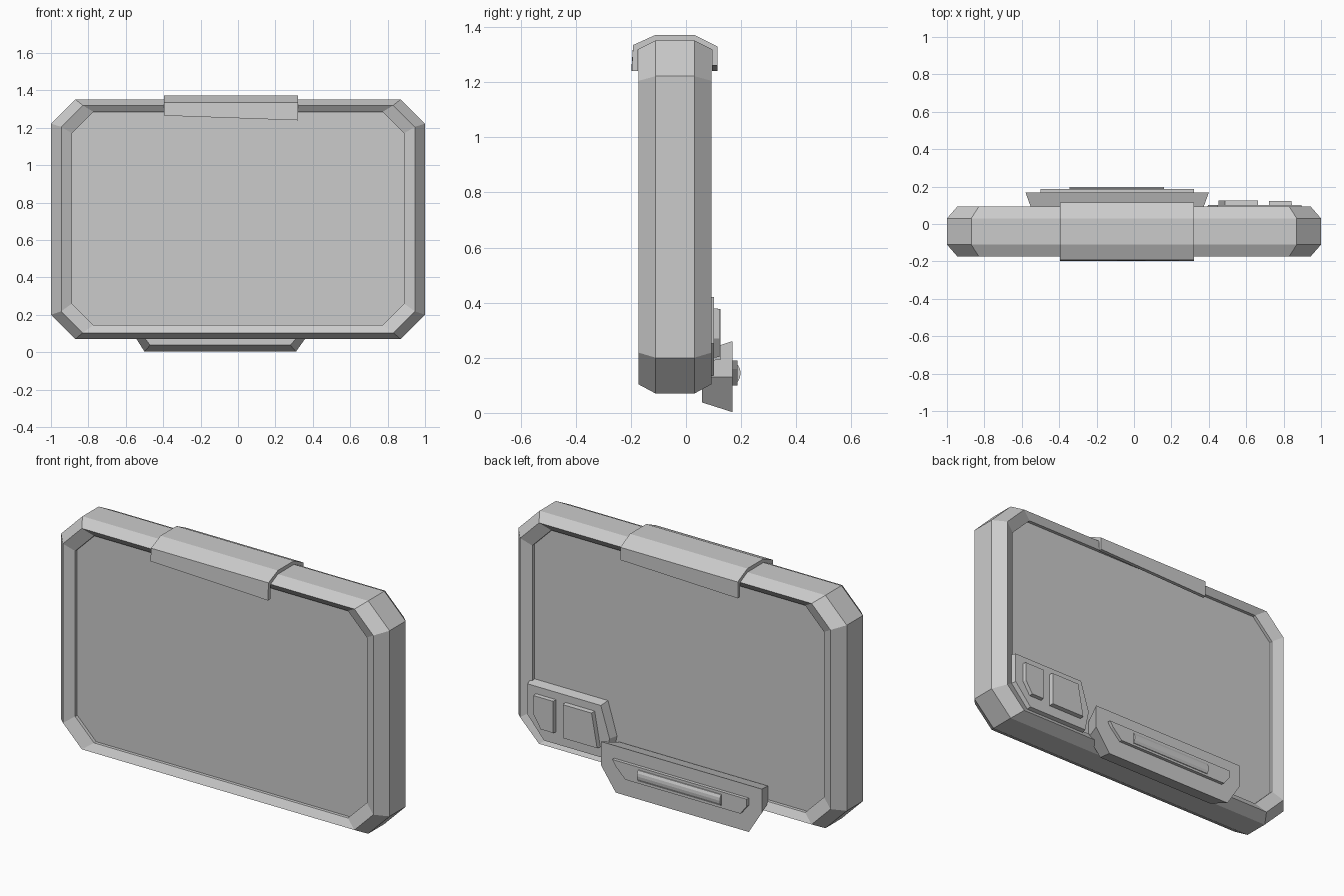
import bpy, bmesh

if "Cube" in bpy.data.objects:
    bpy.data.objects.remove(bpy.data.objects["Cube"])


def loft(name, rings):
    """Skin a closed solid through rings of 3D points with equal counts."""
    bm = bmesh.new()
    loops = [[bm.verts.new(p) for p in ring] for ring in rings]
    n = len(loops[0])
    for a, b in zip(loops, loops[1:]):
        for i in range(n):
            j = (i + 1) % n
            bm.faces.new((a[i], a[j], b[j], b[i]))
    bm.faces.new(loops[0])
    bm.faces.new(loops[-1])
    bmesh.ops.recalc_face_normals(bm, faces=bm.faces)
    mesh = bpy.data.meshes.new(name)
    bm.to_mesh(mesh)
    bm.free()
    obj = bpy.data.objects.new(name, mesh)
    bpy.context.collection.objects.link(obj)
    return obj


def at_y(outline, y):
    return [(x, y, z) for x, z in outline]


def octagon(hx, lo, hi, c):
    return [(hx, lo + c), (hx, hi - c), (hx - c, hi), (c - hx, hi),
            (-hx, hi - c), (-hx, lo + c), (c - hx, lo), (hx - c, lo)]


def shrink(outline, d):
    """Scale an outline so its bounding box loses d on every side."""
    xs, zs = zip(*outline)
    mx, mz = (min(xs) + max(xs)) / 2, (min(zs) + max(zs)) / 2
    sx, sz = max(xs) - mx, max(zs) - mz
    return [(mx + (x - mx) * (sx - d) / sx, mz + (z - mz) * (sz - d) / sz)
            for x, z in outline]


def plate(name, outline, y0, y1, bevel=0.0):
    return loft(name, [at_y(outline, y0), at_y(shrink(outline, bevel), y1)])


# case: chamfered octagonal frame with recessed panels front and back
outer = octagon(1.0, 0.07, 1.352, 0.13)
edge = octagon(0.945, 0.104, 1.32, 0.115)
inner = octagon(0.888, 0.145, 1.285, 0.115)
loft("case", [at_y(inner, -0.13), at_y(inner, -0.148), at_y(edge, -0.173),
              at_y(outer, -0.11), at_y(outer, 0.03), at_y(edge, 0.093),
              at_y(inner, 0.068), at_y(inner, 0.05)])


# top clip: bent strip hugging the top rim, lower edges slightly slanted
def clip_ring(x, front_z, back_z):
    prof = [(-0.197, front_z), (-0.192, 1.335), (-0.11, 1.372), (0.03, 1.372),
            (0.114, 1.33), (0.114, back_z), (0.094, back_z), (0.094, 1.319),
            (0.03, 1.35), (-0.11, 1.35), (-0.174, 1.319), (-0.174, front_z)]
    return [(x, y, z) for y, z in prof]


loft("top_clip", [clip_ring(-0.395, 1.265, 1.24),
                  clip_ring(0.32, 1.24, 1.26)])

# rear bracket flaring outward from the bottom rim
bracket_back = [(-0.58, 0.26), (-0.58, 0.13), (-0.50, 0.003),
                (0.31, 0.003), (0.40, 0.13), (0.40, 0.26)]
bracket_base = [(-0.54, 0.225), (-0.54, 0.13), (-0.47, 0.038),
                (0.28, 0.038), (0.36, 0.13), (0.36, 0.225)]
loft("rear_bracket", [at_y(bracket_base, 0.058), at_y(bracket_back, 0.168)])
plate("bracket_plate", [(0.32, 0.19), (0.30, 0.16), (0.24, 0.10),
                        (-0.46, 0.10), (-0.50, 0.15), (-0.50, 0.19)],
      0.165, 0.186)

# rounded bar on the bracket
bar = [(0.18, 0.178), (0.189, 0.174), (0.196, 0.16), (0.198, 0.144),
       (0.196, 0.128), (0.189, 0.114), (0.18, 0.11)]
loft("bracket_bar", [[(x, y, z) for y, z in bar] for x in (-0.345, 0.16)])

# control panel and its two buttons
plate("control_panel", [(0.905, 0.43), (0.905, 0.25), (0.80, 0.125),
                        (0.41, 0.125), (0.385, 0.25), (0.44, 0.43)],
      0.05, 0.101, 0.01)
plate("small_button", [(0.845, 0.38), (0.845, 0.27), (0.80, 0.20),
                       (0.72, 0.20), (0.72, 0.38)], 0.095, 0.122, 0.003)
plate("large_button", [(0.665, 0.38), (0.485, 0.38), (0.45, 0.19),
                       (0.665, 0.19)], 0.095, 0.126, 0.003)
